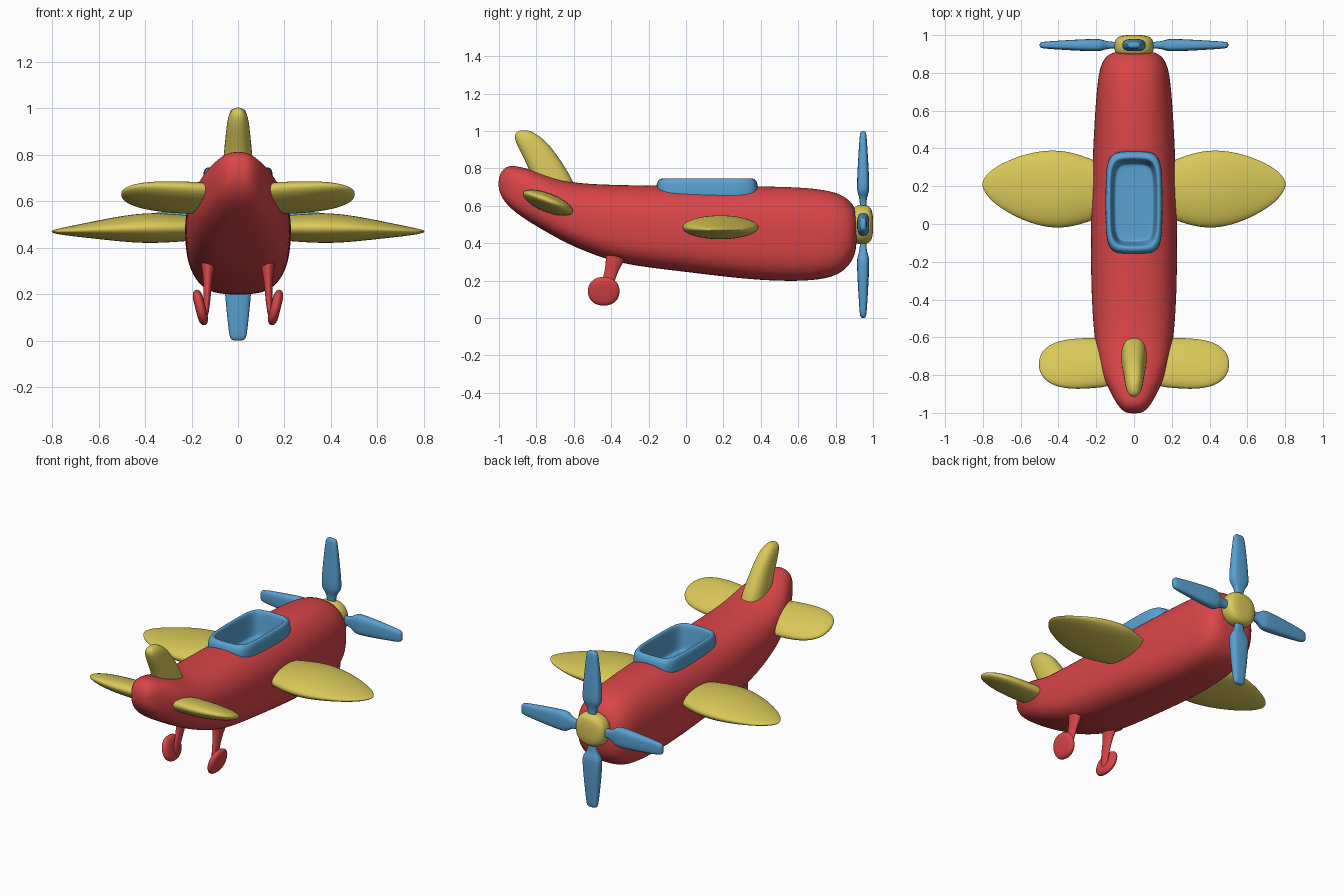
import bpy, bmesh
from math import sin, cos, pi, radians
from mathutils import Vector

if "Cube" in bpy.data.objects:
    bpy.data.objects.remove(bpy.data.objects["Cube"])

def material(name, rgb):
    m = bpy.data.materials.new(name)
    m.diffuse_color = (*rgb, 1)
    m.use_nodes = True
    m.node_tree.nodes["Principled BSDF"].inputs["Base Color"].default_value = m.diffuse_color
    return m

RED = material("red", (0.70, 0.06, 0.065))
YELLOW = material("yellow", (0.70, 0.58, 0.10))
BLUE = material("blue", (0.10, 0.36, 0.65))
X, Y, Z = Vector((1, 0, 0)), Vector((0, 1, 0)), Vector((0, 0, 1))
SEG = 24

def add_loft(bm, stations, u, v, n_top=2.0, n_bottom=None):
    """Skin superellipse rings given as (centre, half size on u, half size on v)."""
    rings = []
    for centre, hu, hv in stations:
        ring = []
        for i in range(SEG):
            a = 2 * pi * i / SEG
            c, s = cos(a), sin(a)
            n = n_top if s >= 0 else (n_bottom or n_top)
            pu = abs(c) ** (2 / n) * (1 if c >= 0 else -1) * hu
            pv = abs(s) ** (2 / n) * (1 if s >= 0 else -1) * hv
            ring.append(bm.verts.new(Vector(centre) + u * pu + v * pv))
        rings.append(ring)
    for a, b in zip(rings, rings[1:]):
        for i in range(SEG):
            j = (i + 1) % SEG
            bm.faces.new((a[i], a[j], b[j], b[i]))
    for ring in (rings[0], rings[-1]):
        bm.faces.new(ring)

def finish(name, bm, mat=None, mirror=False, level=2):
    bmesh.ops.recalc_face_normals(bm, faces=bm.faces[:])
    for f in bm.faces:
        f.smooth = True
    me = bpy.data.meshes.new(name)
    bm.to_mesh(me)
    bm.free()
    ob = bpy.data.objects.new(name, me)
    bpy.context.collection.objects.link(ob)
    if mat:
        me.materials.append(mat)
    if mirror:
        ob.modifiers.new("Mirror", 'MIRROR')
    sub = ob.modifiers.new("Subdivision", 'SUBSURF')
    sub.levels = sub.render_levels = level
    return ob

def loft(name, stations, u, v, mat=None, n_top=2.0, n_bottom=None, mirror=False):
    bm = bmesh.new()
    add_loft(bm, stations, u, v, n_top, n_bottom)
    return finish(name, bm, mat, mirror)

# Fuselage: y, bottom z, top z, half width
body = [(-1.003, .70, .735, .03), (-.99, .65, .785, .06), (-.95, .595, .82, .095),
        (-.88, .54, .808, .13), (-.8, .49, .785, .17), (-.7, .432, .75, .195),
        (-.6, .38, .722, .212), (-.4, .30, .713, .226), (-.2, .268, .71, .23),
        (0, .245, .708, .23), (.2, .22, .706, .226), (.4, .2, .706, .218),
        (.6, .194, .702, .207), (.75, .207, .687, .195), (.84, .243, .66, .18),
        (.895, .31, .61, .145), (.912, .38, .56, .10), (.912, .44, .52, .04)]
fuselage = loft("fuselage", [((0, y, (b + t) / 2), w, (t - b) / 2) for y, b, t, w in body],
                X, Z, RED, 2.3, 3.1)

# Cockpit opening cut into the fuselage
cutter = loft("cockpit_cutter", [((0, .113, z), .131, .25) for z in (.565, .57, .89, .9)],
              X, Y, n_top=5)
cutter.hide_render = True
cutter.hide_viewport = True
cut = fuselage.modifiers.new("Cockpit cut", 'BOOLEAN')
cut.operation = 'DIFFERENCE'
cut.object = cutter

# Cockpit tub with raised rim: z, half x, half y
tub = [(.55, .125, .245), (.555, .135, .255), (.60, .139, .258), (.63, .152, .274),
       (.70, .152, .274), (.728, .149, .268), (.743, .141, .255), (.746, .131, .243),
       (.742, .123, .232), (.72, .119, .226), (.62, .110, .214), (.592, .106, .208),
       (.588, .096, .196), (.588, .05, .10)]
loft("cockpit", [((0, .113, z), hx, hy) for z, hx, hy in tub], X, Y, BLUE, n_top=4.5)

# Main wings: x, centre y, half chord, centre z, half thickness
wing = [(.12, .18, .12, .485, .045), (.2, .18, .155, .485, .055), (.3, .182, .192, .485, .063),
        (.4, .184, .21, .485, .066), (.5, .188, .2, .482, .056), (.6, .194, .171, .478, .041),
        (.7, .2, .122, .473, .025), (.76, .205, .078, .471, .015), (.79, .209, .04, .47, .008),
        (.803, .21, .012, .47, .003)]
loft("wings", [((x, y, z), hy, hz) for x, y, hy, z, hz in wing], Y, Z, YELLOW, mirror=True)

# Tailplanes, pitched up at the rear: x, centre y, half chord, centre z, half thickness
chord = Vector((0, cos(radians(21)), -sin(radians(21))))
up = Vector((0, sin(radians(21)), cos(radians(21))))
tail = [(.08, -.735, .13, .613, .05), (.2, -.735, .142, .615, .052), (.3, -.74, .145, .619, .049),
        (.38, -.741, .136, .623, .041), (.44, -.742, .115, .626, .032), (.48, -.742, .08, .628, .021),
        (.498, -.742, .045, .63, .012), (.503, -.742, .015, .63, .004)]
loft("tailplanes", [((x, y, z), hy, hz) for x, y, hy, z, hz in tail], chord, up, YELLOW, mirror=True)

# Tail fin: z, rear y, front y, half width
fin = [(.66, -.80, -.58, .07), (.74, -.82, -.605, .068), (.82, -.85, -.655, .06),
       (.90, -.892, -.71, .052), (.95, -.914, -.755, .046), (.98, -.917, -.795, .037),
       (.998, -.902, -.83, .022), (1.004, -.88, -.85, .008)]
loft("tail_fin", [((0, (r + f) / 2, z), w, (f - r) / 2) for z, r, f, w in fin], X, Y, YELLOW, 2.4)

# Landing gear struts
loft("gear_struts", [((.128, -.35, .40), .04, .07), ((.128, -.375, .32), .03, .055),
                     ((.13, -.392, .27), .02, .038), ((.132, -.415, .20), .016, .034),
                     ((.136, -.43, .13), .012, .028), ((.138, -.435, .10), .007, .015)],
     X, Y, RED, mirror=True)

# Splayed wheels
axle = Vector((cos(radians(14)), 0, -sin(radians(14))))
disc_up = Vector((sin(radians(14)), 0, cos(radians(14))))
hub_c = Vector((.162, -.44, .143))
loft("wheels", [(hub_c + axle * d, r, r * .93) for d, r in
                ((-.022, .02), (-.022, .055), (-.016, .078), (0, .089),
                 (.016, .078), (.022, .055), (.022, .02))],
     Y, disc_up, RED, 2.2, mirror=True)

# Propeller hub
HUB_Z = .5
loft("propeller_hub", [((0, y, HUB_Z), r, r) for y, r in
                       ((.89, .04), (.895, .09), (.915, .105), (.95, .107), (.98, .10),
                        (.996, .075), (1.001, .03))], X, Z, YELLOW, 2.3)

# Four propeller blades: radius, half width, half thickness
blade = [(.06, .027, .018), (.12, .027, .017), (.15, .038, .022), (.175, .06, .032),
         (.21, .064, .034), (.35, .052, .027), (.47, .039, .019), (.492, .034, .016),
         (.5, .02, .009)]
bm = bmesh.new()
for k in range(4):
    out = Vector((sin(k * pi / 2), 0, cos(k * pi / 2)))
    side = Vector((out.z, 0, -out.x))
    add_loft(bm, [(Vector((0, .947, HUB_Z)) + out * r, w, t) for r, w, t in blade], side, Y, 3)
finish("propeller_blades", bm, BLUE, level=1)
